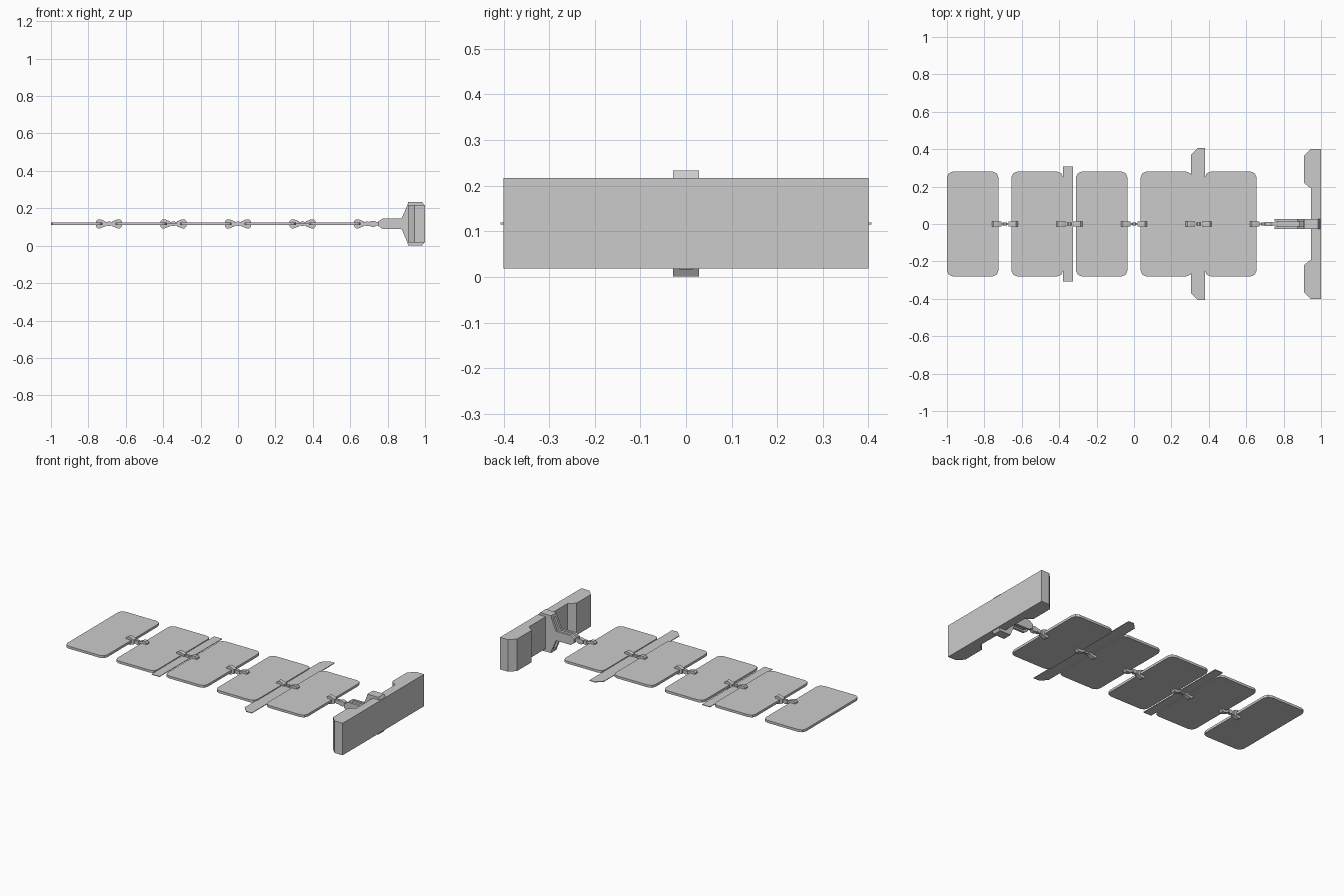
import bpy, bmesh
from mathutils import Vector

if "Cube" in bpy.data.objects:
    bpy.data.objects.remove(bpy.data.objects["Cube"])

ZC = 0.117  # height of the centre line


def prism(name, pts, lo, hi, axis='Z'):
    """Extrude a 2D profile: axis Z takes (x, y), axis Y takes (x, z offset from ZC)."""
    bm = bmesh.new()
    if axis == 'Z':
        verts = [bm.verts.new((a, b, lo)) for a, b in pts]
        move = Vector((0, 0, hi - lo))
    else:
        verts = [bm.verts.new((a, lo, ZC + b)) for a, b in pts]
        move = Vector((0, hi - lo, 0))
    face = bm.faces.new(verts)
    ext = bmesh.ops.extrude_face_region(bm, geom=[face], use_keep_orig=True)
    new = [v for v in ext['geom'] if isinstance(v, bmesh.types.BMVert)]
    bmesh.ops.translate(bm, verts=new, vec=move)
    bmesh.ops.recalc_face_normals(bm, faces=bm.faces)
    mesh = bpy.data.meshes.new(name)
    bm.to_mesh(mesh)
    bm.free()
    ob = bpy.data.objects.new(name, mesh)
    bpy.context.collection.objects.link(ob)
    return ob


def mirrored(half):
    """Close a half profile by mirroring its second coordinate."""
    return half + [(a, -b) for a, b in reversed(half)]


def rounded_panel(x0, x1, y):
    c, m = 0.03, 0.009
    return mirrored([(x0, y - c), (x0 + m, y - m), (x0 + c, y),
                     (x1 - c, y), (x1 - m, y - m), (x1, y - c)])


# Five flat panels with softened corners
for i in range(5):
    x0 = -1 + 0.345 * i
    prism(f"panel_{i + 1}", rounded_panel(x0, x0 + 0.275, 0.28), ZC - 0.0075, ZC + 0.0075)

# Hinges between the panels: two clamps, two necks and a centre knuckle
clamp = mirrored([(0.07, 0.014), (0.06, 0.024), (0.046, 0.024), (0.018, 0.013)])
for i in range(5):
    cx = -0.69 + 0.345 * i
    for side, s in (("left", -1), ("right", 1)):
        if i == 4 and s == 1:
            continue
        prism(f"hinge_{i + 1}_clamp_{side}", [(cx + s * a, b) for a, b in clamp],
              -0.013, 0.013, 'Y')
    neck = mirrored([(cx - 0.03, 0.009), (cx + 0.03, 0.009)])
    prism(f"hinge_{i + 1}_neck", neck, -0.006, 0.006, 'Y')
    knuckle = mirrored([(cx - 0.012, 0.007), (cx - 0.006, 0.012),
                        (cx + 0.006, 0.012), (cx + 0.012, 0.007)])
    prism(f"hinge_{i + 1}_knuckle", knuckle, -0.009, 0.009, 'Y')

# Thin cross strips in two of the gaps
prism("short_strip", mirrored([(-0.38, 0.307), (-0.325, 0.307)]), ZC - 0.002, ZC + 0.002)
prism("long_strip", mirrored([(0.305, 0.37), (0.342, 0.407), (0.38, 0.407)]),
      ZC - 0.002, ZC + 0.002)

# Shaft joining the last hinge to the yoke
prism("shaft_clamp", mirrored([(0.70, 0.01), (0.715, 0.016), (0.73, 0.016), (0.74, 0.01)]),
      -0.012, 0.012, 'Y')
prism("shaft", mirrored([(0.69, 0.009), (0.80, 0.009)]), -0.007, 0.007, 'Y')

# Yoke: two side cheeks around a slightly recessed core
cheek = mirrored([(0.75, 0.012), (0.775, 0.029), (0.875, 0.029), (0.905, 0.098),
                  (0.91, 0.116), (0.985, 0.116), (0.995, 0.1)])
core = mirrored([(0.765, 0.008), (0.785, 0.02), (0.885, 0.02), (0.92, 0.098),
                 (0.985, 0.11)])
for side, s in (("front", -1), ("back", 1)):
    lo, hi = sorted((s * 0.014, s * 0.028))
    prism(f"yoke_cheek_{side}", cheek, lo, hi, 'Y')
prism("yoke_core", core, -0.014, 0.014, 'Y')
cap = [(0.905, 0.098), (0.91, 0.116), (0.985, 0.116), (0.995, 0.1)]
for side, s in (("top", 1), ("bottom", -1)):
    prism(f"yoke_cap_{side}", [(a, s * b) for a, b in cap], -0.014, 0.014, 'Y')

# Tall end plate, thicker towards both ends
half = [(1.0, 0.4), (0.945, 0.4), (0.908, 0.363), (0.908, 0.22), (0.947, 0.19)]
prism("end_plate", mirrored(half), ZC - 0.099, ZC + 0.1)
